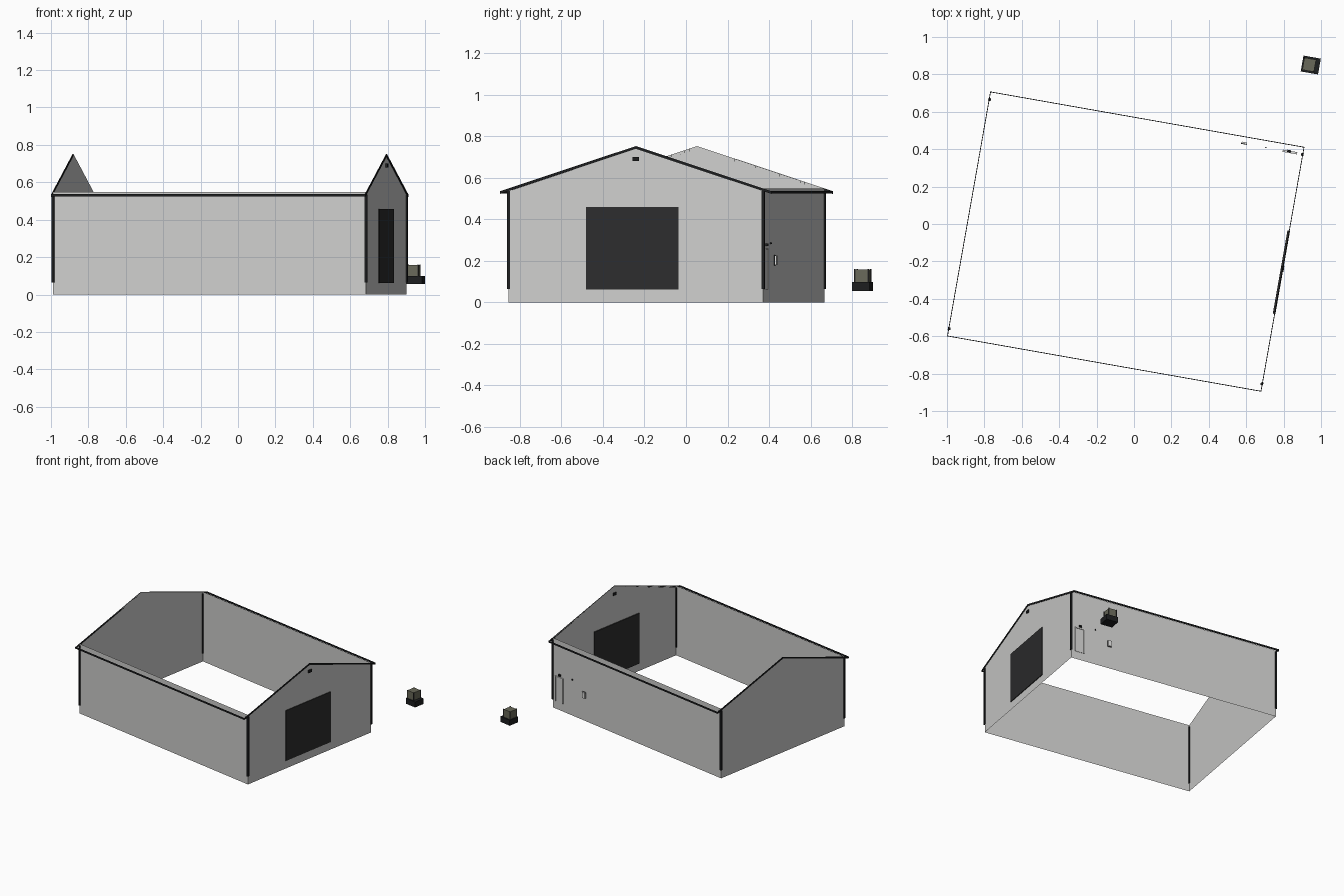
import bpy
import bmesh
import math
from mathutils import Matrix, Vector

if "Cube" in bpy.data.objects:
    bpy.data.objects.remove(bpy.data.objects["Cube"], do_unlink=True)


def material(name, color):
    m = bpy.data.materials.new(name)
    m.use_nodes = True
    m.diffuse_color = (*color, 1)
    m.node_tree.nodes["Principled BSDF"].inputs["Base Color"].default_value = (*color, 1)
    return m


WALL = material("pale_grey_wall", (0.62, 0.62, 0.61))
TRIM = material("black_trim", (0.012, 0.013, 0.014))
GATE = material("charcoal_door", (0.026, 0.026, 0.027))
WHITE = material("white_frame", (0.75, 0.75, 0.74))
OLIVE = material("olive_grey", (0.14, 0.14, 0.10))

# The whole site is turned about the vertical axis
TURN = Matrix.Rotation(math.radians(-10), 4, 'Z')
SITE = Matrix.Translation((-0.044, -0.094, 0)) @ TURN
HALF_L, HALF_W, EAVE = 0.849, 0.622, 0.6625
RIDGE, SLOPE = 0.752, 0.3275


def roof(v):
    return RIDGE - SLOPE * abs(v)


def finish(name, bm, mat, frame):
    bmesh.ops.recalc_face_normals(bm, faces=bm.faces)
    mesh = bpy.data.meshes.new(name)
    bm.to_mesh(mesh)
    bm.free()
    mesh.materials.append(mat)
    ob = bpy.data.objects.new(name, mesh)
    ob.matrix_world = frame
    bpy.context.collection.objects.link(ob)
    return ob


def box(name, mat, lo, hi, frame=SITE):
    lo, hi = Vector(lo), Vector(hi)
    bm = bmesh.new()
    bmesh.ops.create_cube(bm, size=1)
    bmesh.ops.scale(bm, vec=hi - lo, verts=bm.verts)
    bmesh.ops.translate(bm, vec=(lo + hi) / 2, verts=bm.verts)
    return finish(name, bm, mat, frame)


def sheet(name, mat, points, depth=None):
    """Flat polygon, optionally extruded along the building's length."""
    bm = bmesh.new()
    face = bm.faces.new([bm.verts.new(p) for p in points])
    if depth:
        new = bmesh.ops.extrude_face_region(bm, geom=[face])["geom"]
        moved = [g for g in new if isinstance(g, bmesh.types.BMVert)]
        bmesh.ops.translate(bm, vec=(depth, 0, 0), verts=moved)
    return finish(name, bm, mat, SITE)


# Long walls, gutters
for side, label in ((-1, "front"), (1, "back")):
    v = side * HALF_W
    sheet(label + "_wall", WALL, [(-HALF_L, v, 0), (HALF_L, v, 0),
                                  (HALF_L, v, roof(v)), (-HALF_L, v, roof(v))])
    e = side * EAVE
    box(label + "_gutter", TRIM, (-HALF_L - 0.004, e - 0.002, 0.524),
        (HALF_L + 0.004, e + 0.002, 0.537))

# Gable walls, sloping barge boards and corner downpipes
for end, label in ((-1, "right"), (1, "left")):
    u = end * HALF_L
    w = HALF_W
    sheet(label + "_gable", WALL, [(u, -w, 0), (u, w, 0), (u, w, roof(w)),
                                   (u, 0, RIDGE), (u, -w, roof(w))])
    for side, where in ((-1, "front"), (1, "back")):
        e = side * EAVE
        sheet(f"{label}_{where}_barge_board", TRIM,
              [(u, 0, RIDGE), (u, e, roof(e)), (u, e, roof(e) - 0.013),
               (u, 0, RIDGE - 0.013)], end * 0.004)
        c = side * HALF_W
        box(f"{label}_{where}_downpipe", TRIM, (u - 0.007, c - 0.007, 0.065),
            (u + 0.007, c + 0.007, 0.535))

# Large gable door and the lamp above it
box("garage_door", GATE, (HALF_L - 0.008, -0.243, 0.062), (HALF_L + 0.006, 0.209, 0.458))
box("gable_lamp", TRIM, (HALF_L - 0.008, -0.014, 0.68), (HALF_L + 0.009, 0.016, 0.70))

# Side door with frame on the back wall
V = HALF_W
box("side_door", WALL, (0.746, V - 0.002, 0.062), (0.816, V + 0.003, 0.256))
for name, lo, hi in (("door_left_jamb", (0.814, 0.062), (0.82, 0.26)),
                     ("door_right_jamb", (0.742, 0.062), (0.748, 0.26)),
                     ("door_head", (0.742, 0.254), (0.82, 0.26))):
    box(name, WHITE, (lo[0], V - 0.004, lo[1]), (hi[0], V + 0.008, hi[1]))

# Small fittings on the back wall
box("door_lamp", TRIM, (0.766, V, 0.27), (0.786, V + 0.012, 0.283))
box("sensor", TRIM, (0.647, V, 0.28), (0.654, V + 0.007, 0.288))
box("meter_cabinet_back", TRIM, (0.516, V, 0.178), (0.548, V + 0.004, 0.227))
box("meter_cabinet", WHITE, (0.518, V, 0.18), (0.546, V + 0.012, 0.225))

# Free-standing outdoor unit on a dark base
UNIT = Matrix.Translation((0.945, 0.85, 0)) @ TURN
box("unit_base", TRIM, (-0.047, -0.043, 0.055), (0.047, 0.043, 0.098), UNIT)
box("unit_body", OLIVE, (-0.04, -0.033, 0.098), (0.023, 0.033, 0.159), UNIT)
for i, x in enumerate((-0.04, 0.023)):
    for j, y in enumerate((-0.033, 0.033)):
        box(f"unit_post_{i}{j}", GATE, (x - 0.003, y - 0.003, 0.098),
            (x + 0.003, y + 0.003, 0.161), UNIT)
